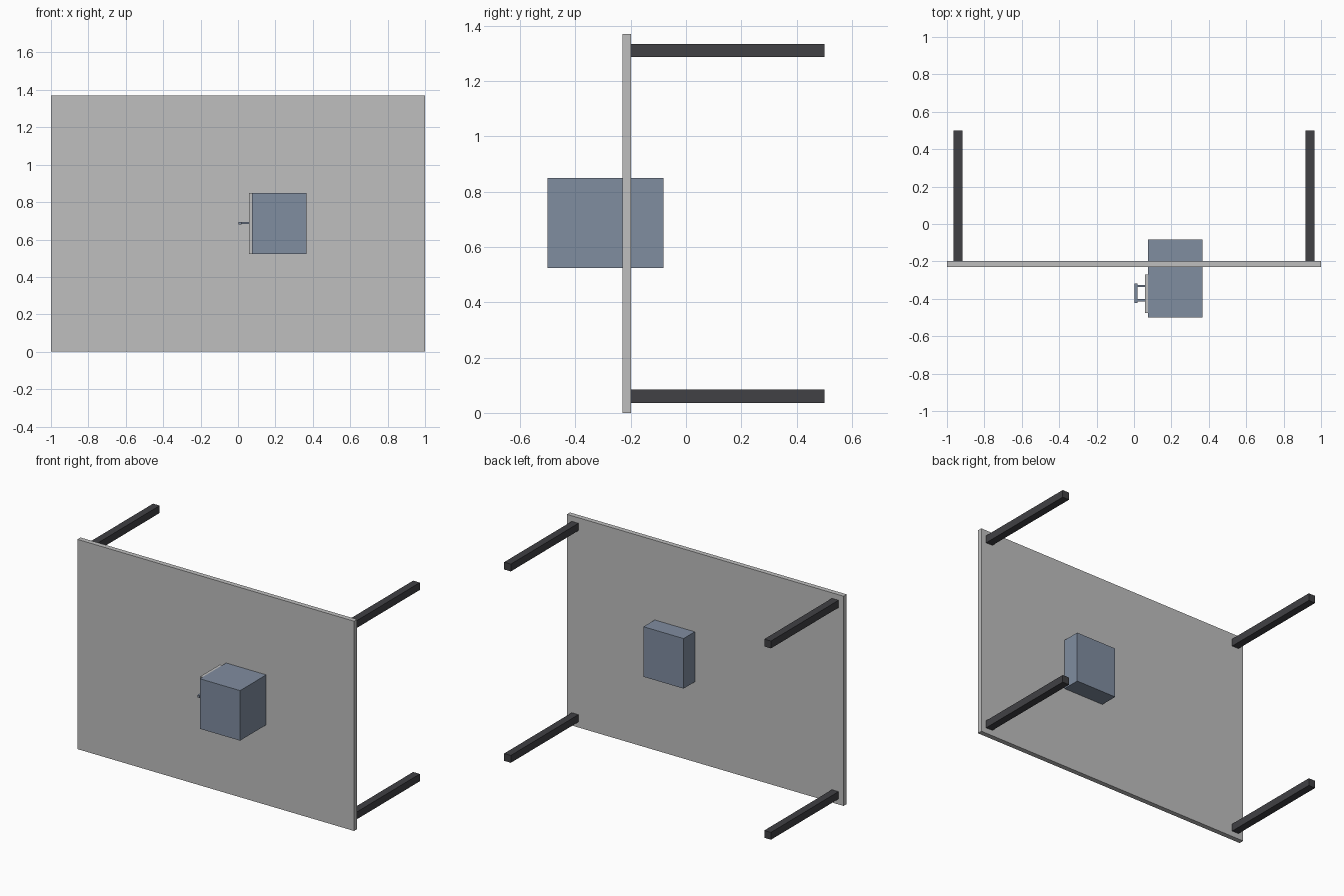
import bpy
from mathutils import Vector

cube = bpy.data.objects.get("Cube")
if cube:
    bpy.data.objects.remove(cube, do_unlink=True)


def make_material(name, rgb):
    mat = bpy.data.materials.new(name)
    mat.use_nodes = True
    colour = (*rgb, 1)
    mat.diffuse_color = colour
    mat.node_tree.nodes["Principled BSDF"].inputs["Base Color"].default_value = colour
    return mat


grey = make_material("light grey", (0.52, 0.52, 0.52))
blue = make_material("slate blue", (0.216, 0.266, 0.352))
dark = make_material("charcoal", (0.052, 0.052, 0.058))


def box(name, low, high, mat):
    """Box spanning two opposite corners."""
    low, high = Vector(low), Vector(high)
    bpy.ops.mesh.primitive_cube_add(size=1, location=(low + high) / 2)
    ob = bpy.context.object
    ob.name = name
    ob.scale = high - low
    bpy.ops.object.transform_apply(location=False, rotation=False, scale=True)
    ob.data.materials.append(mat)
    return ob


# Upright table top
box("table_top", (-1, -0.23, 0), (1, -0.198, 1.37), grey)

# Four legs reaching backwards
for side, x in (("left", 0.94), ("right", -0.94)):
    for level, z in (("lower", 0.06), ("upper", 1.31)):
        box(f"{side}_{level}_leg", (x - 0.024, -0.198, z - 0.024),
            (x + 0.024, 0.5, z + 0.024), dark)

# Drawer body passing through the top
box("drawer_body", (0.075, -0.5, 0.523), (0.365, -0.082, 0.85), blue)

# Drawer front plate on its right side
box("drawer_front", (0.058, -0.475, 0.523), (0.075, -0.27, 0.85), grey)

# Handle: grip bar on two posts
box("handle_grip", (0.003, -0.423, 0.68), (0.018, -0.317, 0.695), blue)
for label, y in (("front", -0.408), ("back", -0.332)):
    box(f"handle_{label}_post", (0.018, y - 0.006, 0.682),
        (0.058, y + 0.006, 0.693), blue)
